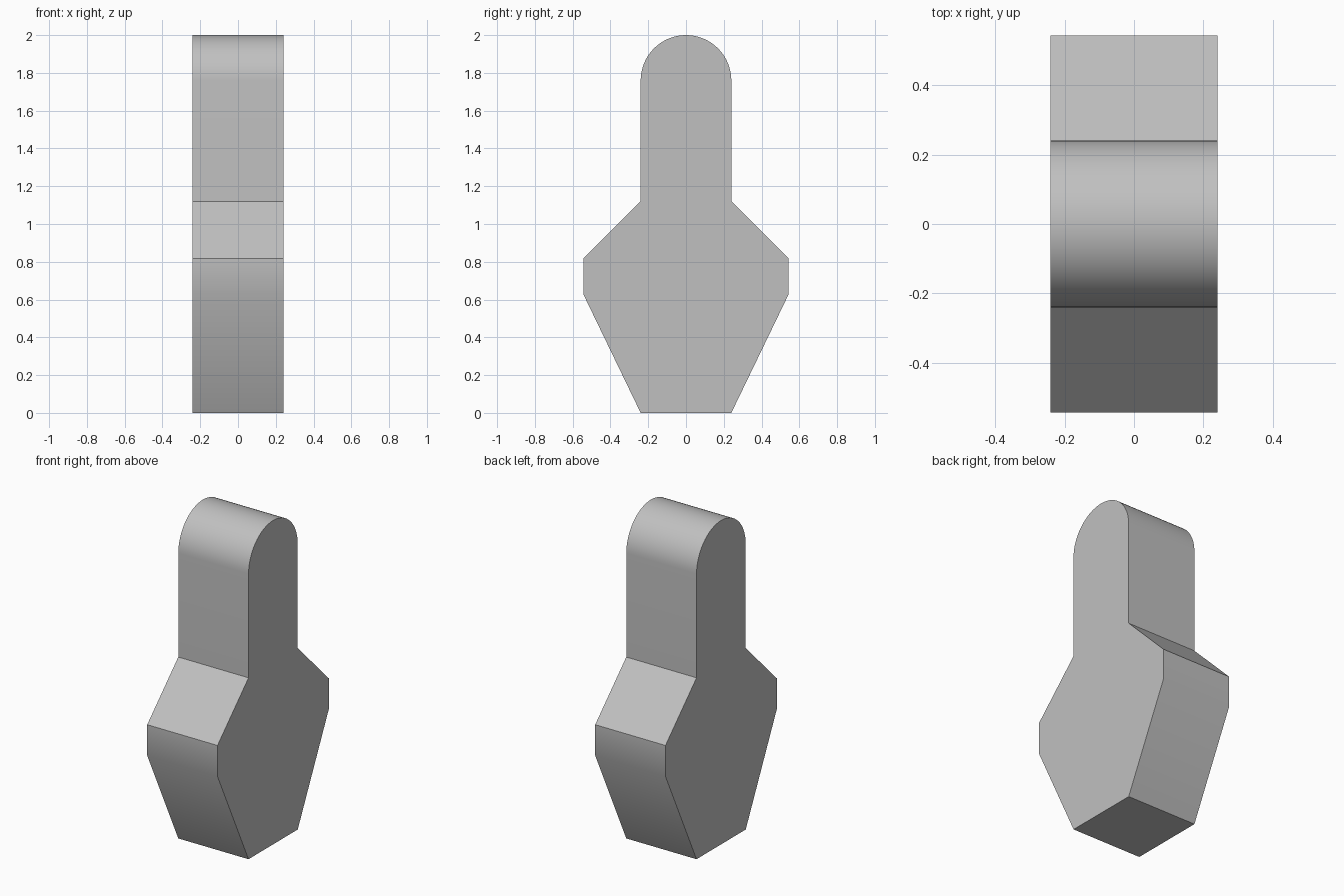
import bpy, bmesh
from math import sin, cos, pi, radians

cube = bpy.data.objects.get("Cube")
if cube:
    bpy.data.objects.remove(cube, do_unlink=True)

WIDTH = 0.48      # thickness along x
RADIUS = 0.24     # rounded top
ARC_STEPS = 32

# Single grey material
grey = bpy.data.materials.new("light_grey")
grey.use_nodes = True
colour = (0.53, 0.53, 0.53, 1)
grey.diffuse_color = colour
grey.node_tree.nodes["Principled BSDF"].inputs["Base Color"].default_value = colour

# Side profile in (y, z): flared body, then neck, then semicircular top
half = [(RADIUS, 0), (0.543, 0.627), (0.543, 0.818), (RADIUS, 1.12)]
arc = [(RADIUS * cos(pi * i / ARC_STEPS), 2 - RADIUS + RADIUS * sin(pi * i / ARC_STEPS))
       for i in range(ARC_STEPS + 1)]
profile = half + arc + [(-y, z) for y, z in reversed(half)]

# Extrude the profile across x
bm = bmesh.new()
side = bm.faces.new([bm.verts.new((-WIDTH / 2, y, z)) for y, z in profile])
extruded = bmesh.ops.extrude_face_region(bm, geom=[side], use_keep_orig=True)
moved = [g for g in extruded["geom"] if isinstance(g, bmesh.types.BMVert)]
bmesh.ops.translate(bm, verts=moved, vec=(WIDTH, 0, 0))
bmesh.ops.recalc_face_normals(bm, faces=bm.faces)

mesh = bpy.data.meshes.new("flared_tab")
bm.to_mesh(mesh)
bm.free()
mesh.materials.append(grey)
tab = bpy.data.objects.new("flared_tab", mesh)
bpy.context.collection.objects.link(tab)

# Smooth the round top and shallow lower bends, keep the rest crisp
bpy.ops.object.select_all(action="DESELECT")
tab.select_set(True)
bpy.context.view_layer.objects.active = tab
bpy.ops.object.shade_smooth_by_angle(angle=radians(30))
